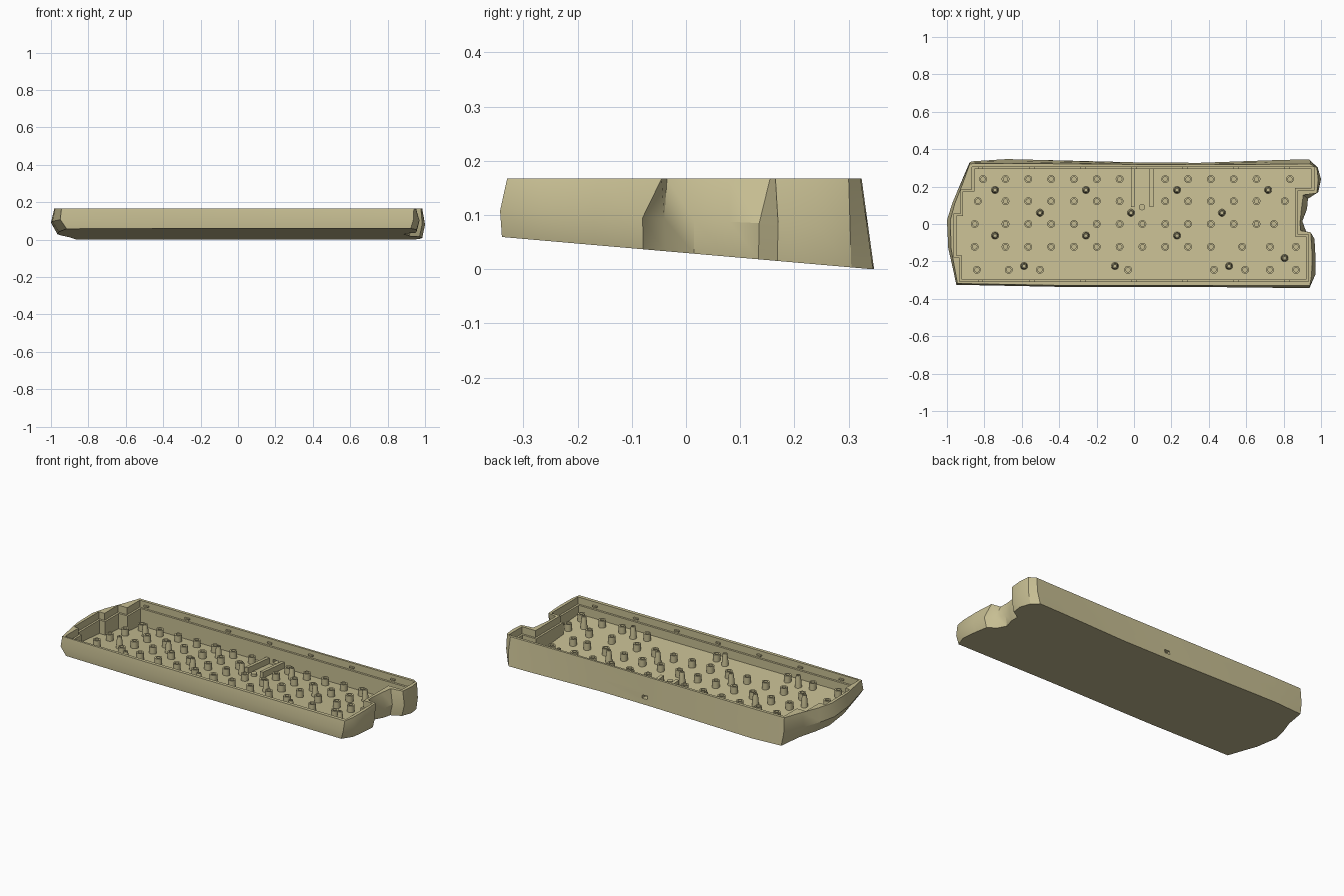
import bpy, bmesh, math
from mathutils import Vector

if "Cube" in bpy.data.objects:
    bpy.data.objects.remove(bpy.data.objects["Cube"])

TOP = 0.167
TILT = 0.06 / 0.69

mat = bpy.data.materials.new("khaki_plastic")
mat.diffuse_color = (0.57, 0.515, 0.29, 1)
mat.use_nodes = True
mat.node_tree.nodes["Principled BSDF"].inputs["Base Color"].default_value = mat.diffuse_color


def under(y):
    """Height of the sloping underside."""
    return max(0.0, (0.345 - y) * TILT)


def floor_z(y):
    return under(y) + 0.018


def finish(name, bm, angle=30):
    bmesh.ops.recalc_face_normals(bm, faces=bm.faces)
    me = bpy.data.meshes.new(name)
    bm.to_mesh(me)
    bm.free()
    me.materials.append(mat)
    ob = bpy.data.objects.new(name, me)
    bpy.context.collection.objects.link(ob)
    bpy.ops.object.select_all(action='DESELECT')
    ob.select_set(True)
    bpy.context.view_layer.objects.active = ob
    bpy.ops.object.shade_smooth_by_angle(angle=math.radians(angle))
    return ob


def loft(bm, rings):
    """Skin a stack of closed rings and cap both ends."""
    rows = [[bm.verts.new(p) for p in r] for r in rings]
    n = len(rows[0])
    for a, b in zip(rows, rows[1:]):
        for i in range(n):
            j = (i + 1) % n
            bm.faces.new((a[i], a[j], b[j], b[i]))
    bm.faces.new(rows[0][::-1])
    bm.faces.new(rows[-1])


def box(bm, x0, x1, y0, y1, zlo, zhi):
    c = [(x0, y0), (x1, y0), (x1, y1), (x0, y1)]
    loft(bm, [[(x, y, zlo(y)) for x, y in c], [(x, y, zhi(y)) for x, y in c]])


def inset(poly, d):
    """Move each edge of a clockwise right-angled outline inwards."""
    out = []
    for i, p in enumerate(poly):
        p = Vector(p)
        a = (p - Vector(poly[i - 1])).normalized()
        b = (Vector(poly[(i + 1) % len(poly)]) - p).normalized()
        out.append(p + d * (Vector((a.y, -a.x)) + Vector((b.y, -b.x))))
    return out


def cut(target, cutter):
    m = target.modifiers.new("cut", 'BOOLEAN')
    m.object = cutter
    m.operation = 'DIFFERENCE'
    m.solver = 'EXACT'
    bpy.ops.object.select_all(action='DESELECT')
    target.select_set(True)
    bpy.context.view_layer.objects.active = target
    bpy.ops.object.modifier_apply(modifier=m.name)
    bpy.data.objects.remove(cutter)


# Case shell: rough-hewn outline, widest low down, narrower at the rim
low = [(-0.88, 0.335), (-0.69, 0.347), (0, 0.33), (0.35, 0.327), (0.81, 0.343),
       (0.95, 0.345), (0.985, 0.305), (1.0, 0.24), (0.985, 0.17), (0.93, 0.135),
       (0.925, 0.08), (0.9, 0.015), (0.92, -0.04), (0.965, -0.08), (0.97, -0.17),
       (0.97, -0.27), (0.938, -0.343), (0.3, -0.336), (-0.4, -0.336),
       (-0.95, -0.325), (-0.968, -0.24), (-0.993, -0.13), (-1.0, 0.02),
       (-0.972, 0.11), (-0.93, 0.21)]
rim = [(-0.878, 0.322), (-0.69, 0.324), (0, 0.319), (0.35, 0.317), (0.81, 0.32),
       (0.94, 0.322), (0.978, 0.3), (0.985, 0.24), (0.978, 0.165), (0.905, 0.155),
       (0.895, 0.08), (0.888, 0.01), (0.89, -0.035), (0.945, -0.045), (0.952, -0.16),
       (0.95, -0.27), (0.94, -0.33), (0.3, -0.328), (-0.4, -0.328),
       (-0.944, -0.318), (-0.958, -0.24), (-0.978, -0.13), (-0.982, 0.02),
       (-0.958, 0.11), (-0.918, 0.21)]
bottom, middle = [], []
for (x, y), (u, v) in zip(low, rim):
    by = y if y > 0.29 else y * 0.99
    bx = x * (0.965 if x < -0.9 else 0.985)
    bottom.append((bx, by, under(by)))
    t = 0.45 if y > 0.29 else 0.0
    middle.append((x + (u - x) * t, y + (v - y) * t, under(y) * 0.55 + 0.075))
bm = bmesh.new()
loft(bm, [bottom, middle, [(x, y, TOP) for x, y in rim]])
shell = finish("case_shell", bm)

# Cavity: stepped outline with a wider lip recess above
cavity = [(-0.865, 0.305), (0.962, 0.305), (0.962, 0.18), (0.873, 0.18),
          (0.873, -0.055), (0.932, -0.055), (0.932, -0.308), (-0.932, -0.308),
          (-0.932, -0.18), (-0.962, -0.18), (-0.962, 0.055), (-0.925, 0.055),
          (-0.925, 0.185), (-0.865, 0.185)]
bm = bmesh.new()
loft(bm, [[(x, y, 0.125) for x, y in cavity], [(x, y, 0.3) for x, y in cavity]])
cut(shell, finish("lip_cutter", bm))
inner = inset(cavity, 0.012)
bm = bmesh.new()
loft(bm, [[(x, y, floor_z(y)) for x, y in inner], [(x, y, 0.3) for x, y in inner]])
cut(shell, finish("cavity_cutter", bm))

# Cable opening through the back wall
bm = bmesh.new()
box(bm, 0.028, 0.062, 0.27, 0.4, lambda y: 0.035, lambda y: 0.055)
cut(shell, finish("port_cutter", bm))
bpy.ops.object.shade_smooth_by_angle(angle=math.radians(30))


def turned(bm, x, y, profile, n=16):
    """Revolve a (radius, height) profile standing on the floor."""
    z = floor_z(y) - 0.004
    loft(bm, [[(x + r * math.cos(2 * math.pi * i / n),
                y + r * math.sin(2 * math.pi * i / n), z + h) for i in range(n)]
              for r, h in profile])


# Short hollow supports in five rows on a regular pitch
P = 0.122
peg_rows = [
    (0.24, [-0.807, 0.834], [-5, -4, -3, -2, -1, 0, 2, 3, 4, 5, 6]),
    (0.122, [-0.835, 0.806], [-5, -4, -3, -2, -1, 0, 2, 3, 4, 5, 6]),
    (0.0, [-0.852, 0.748], list(range(-5, 7))),
    (-0.122, [-0.852, 0.578, 0.727, 0.866], list(range(-5, 5))),
    (-0.245, [-0.84, -0.67, -0.503, -0.032, 0.428, 0.594, 0.727, 0.866], []),
]
bm = bmesh.new()
for y, extra, steps in peg_rows:
    for x in extra + [0.045 + P * (k - 1) for k in steps]:
        turned(bm, x, y, [(0.021, 0), (0.021, 0.044), (0.012, 0.044), (0.012, 0.008)])
finish("support_pegs", bm)

# Tall tapered screw posts
post_rows = [(0.182, [-0.743, -0.257, 0.23, 0.717]), (0.06, [-0.503, -0.016, 0.47]),
             (-0.062, [-0.743, -0.257, 0.23]), (-0.182, [0.805]),
             (-0.225, [-0.588, -0.102, 0.508])]
bm = bmesh.new()
for y, xs in post_rows:
    for x in xs:
        turned(bm, x, y, [(0.02, 0), (0.0165, 0.045), (0.0125, 0.074),
                          (0.007, 0.074), (0.007, 0.03)], 14)
finish("screw_posts", bm)

# Two low ribs guiding the cable, with a small stop between them
bm = bmesh.new()
for x in (-0.007, 0.093):
    box(bm, x - 0.01, x + 0.01, 0.09, 0.298,
        lambda y: floor_z(y) - 0.004, lambda y: floor_z(y) + 0.035)
turned(bm, 0.043, 0.09, [(0.017, 0), (0.017, 0.02)])
finish("cable_ribs", bm)

# Small snap tabs along the long walls
bm = bmesh.new()
for i in range(7):
    x = -0.82 + i * 0.273
    for y in (0.301, -0.304):
        box(bm, x - 0.014, x + 0.014, y - 0.007, y + 0.007,
            lambda y: 0.138, lambda y: 0.146)
finish("snap_tabs", bm)
